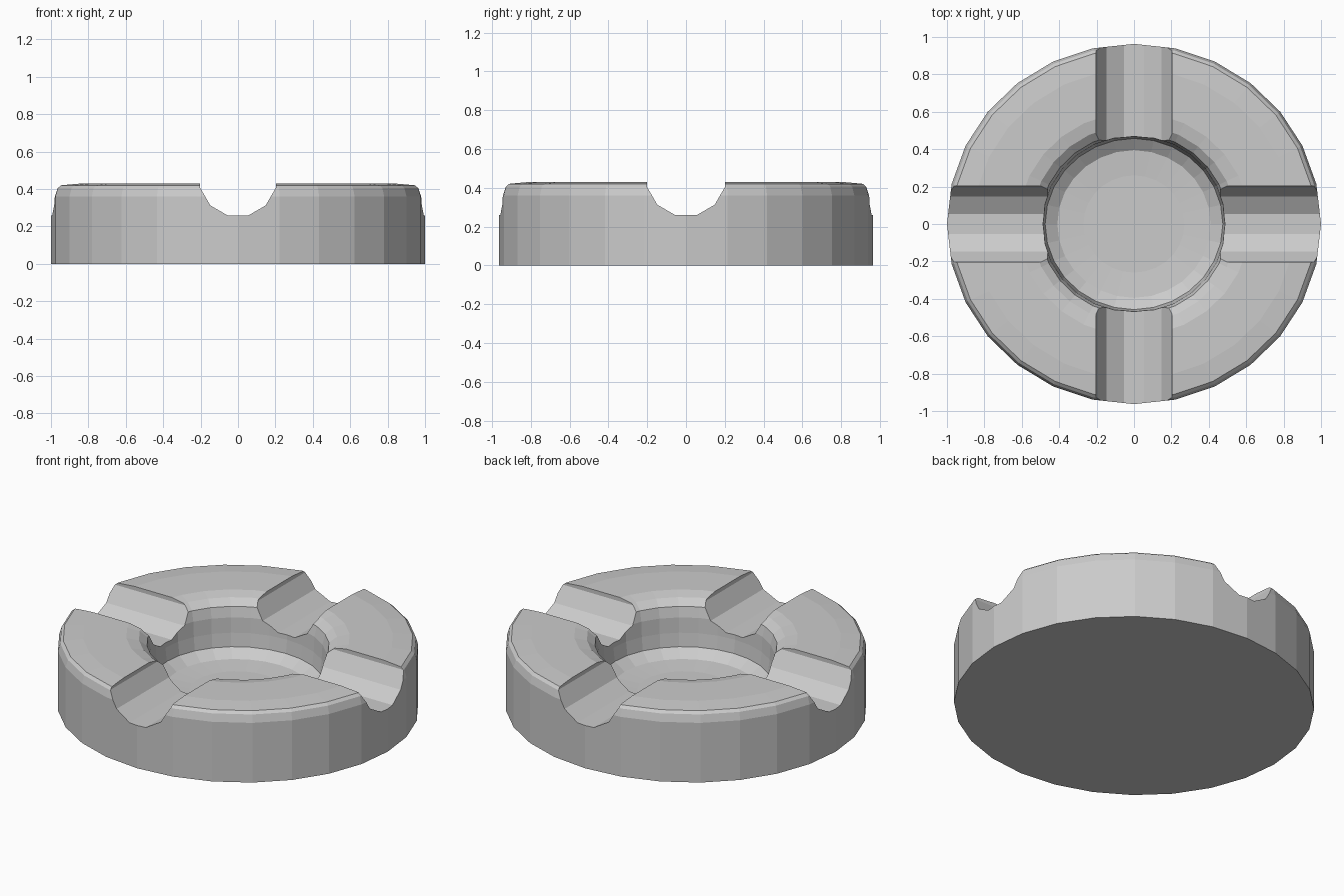
import bpy, bmesh
from math import cos, sin, pi, radians

if "Cube" in bpy.data.objects:
    bpy.data.objects.remove(bpy.data.objects["Cube"])

SIDES = 28
Y_SCALE = 0.963

# Dish body: lathed profile (radius, height) from base to bowl floor
profile = [(1.0, 0.0), (1.0, 0.36), (0.987, 0.405), (0.97, 0.42), (0.86, 0.43),
           (0.62, 0.43), (0.55, 0.415), (0.505, 0.38), (0.49, 0.32), (0.485, 0.23),
           (0.475, 0.15), (0.41, 0.105), (0.27, 0.095)]
bm = bmesh.new()
rings = [[bm.verts.new((r * cos(2 * pi * i / SIDES), Y_SCALE * r * sin(2 * pi * i / SIDES), z))
          for i in range(SIDES)] for r, z in profile]
for a, b in zip(rings, rings[1:]):
    for i in range(SIDES):
        j = (i + 1) % SIDES
        bm.faces.new((a[i], a[j], b[j], b[i]))
bm.faces.new(rings[0][::-1])
bm.faces.new(rings[-1])
bmesh.ops.recalc_face_normals(bm, faces=bm.faces)
mesh = bpy.data.meshes.new("round_dish")
bm.to_mesh(mesh)
bm.free()
dish = bpy.data.objects.new("round_dish", mesh)
bpy.context.collection.objects.link(dish)


# Rim rests: two crossing 12-sided bars cut the four grooves
def groove_cutter(name, rotation):
    bpy.ops.mesh.primitive_cylinder_add(vertices=12, radius=0.209, depth=2.6,
                                        location=(0, 0, 0.46), rotation=rotation)
    cutter = bpy.context.object
    cutter.name = name
    # Turn the bar so a flat side faces down
    for v in cutter.data.vertices:
        x, y = v.co.x, v.co.y
        v.co.x = x * cos(pi / 12) - y * sin(pi / 12)
        v.co.y = x * sin(pi / 12) + y * cos(pi / 12)
    cutter.hide_render = True
    cutter.hide_viewport = False
    mod = dish.modifiers.new(name, 'BOOLEAN')
    mod.operation = 'DIFFERENCE'
    mod.solver = 'EXACT'
    mod.object = cutter
    return cutter


cutters = [groove_cutter("groove_cutter_x", (0, radians(90), 0)),
           groove_cutter("groove_cutter_y", (radians(90), 0, 0))]

# Apply the cuts and remove the helpers
bpy.ops.object.select_all(action='DESELECT')
bpy.context.view_layer.objects.active = dish
dish.select_set(True)
for m in list(dish.modifiers):
    bpy.ops.object.modifier_apply(modifier=m.name)
for c in cutters:
    bpy.data.objects.remove(c)
